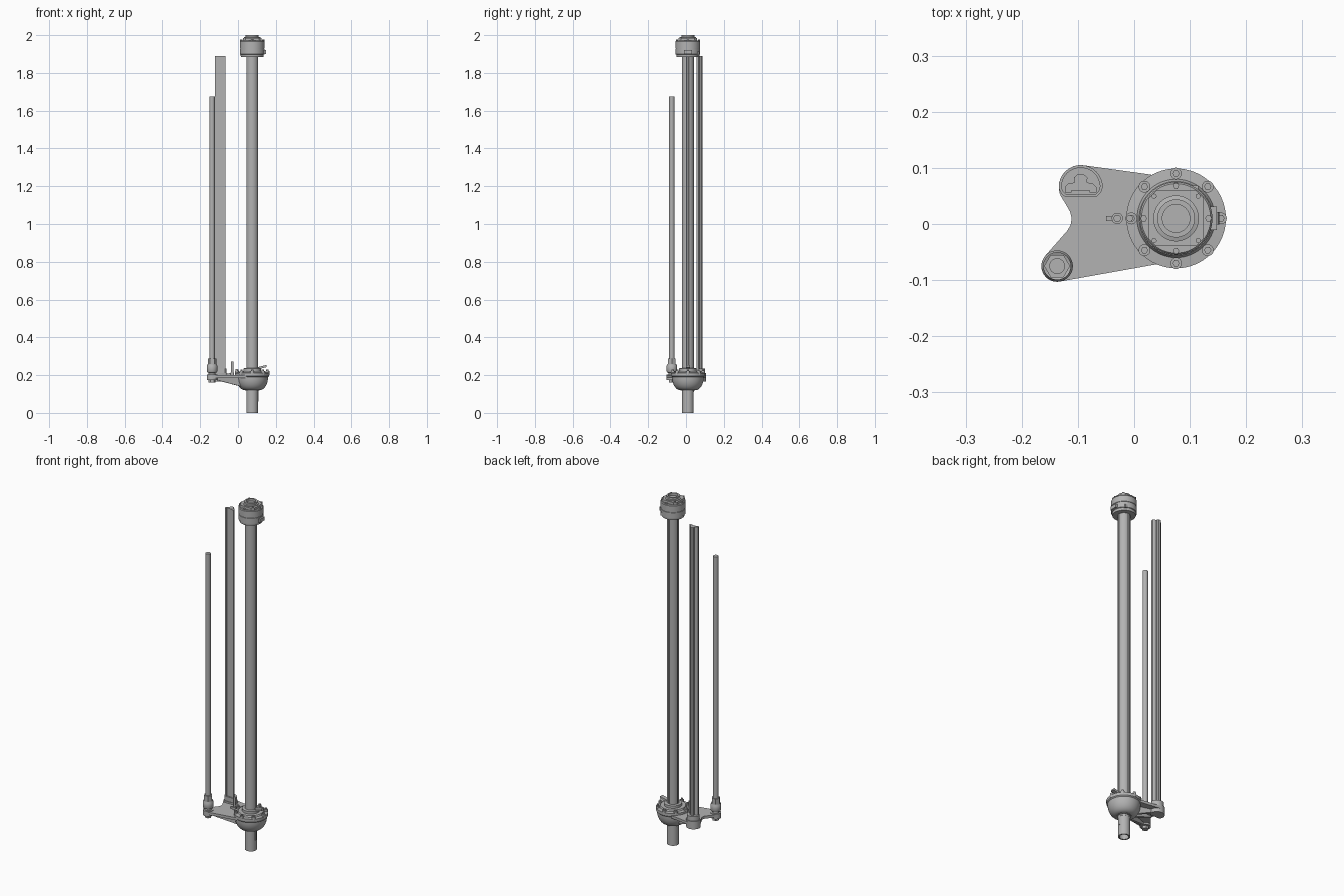
import bpy, bmesh, math
from mathutils import Vector, Matrix

if "Cube" in bpy.data.objects:
    bpy.data.objects.remove(bpy.data.objects["Cube"])

grey = bpy.data.materials.new("plain grey")
grey.use_nodes = True
colour = (0.45, 0.45, 0.45, 1)
grey.diffuse_color = colour
grey.node_tree.nodes["Principled BSDF"].inputs["Base Color"].default_value = colour

COLUMN = (0.075, 0.01)
ROD = (-0.137, -0.075)
RAIL = (-0.095, 0.066)


def finish(name, bm, smooth=True):
    bmesh.ops.remove_doubles(bm, verts=bm.verts, dist=1e-5)
    bmesh.ops.recalc_face_normals(bm, faces=bm.faces)
    mesh = bpy.data.meshes.new(name)
    bm.to_mesh(mesh)
    bm.free()
    mesh.materials.append(grey)
    obj = bpy.data.objects.new(name, mesh)
    bpy.context.collection.objects.link(obj)
    if smooth:
        bpy.ops.object.select_all(action="DESELECT")
        obj.select_set(True)
        bpy.context.view_layer.objects.active = obj
        bpy.ops.object.shade_smooth_by_angle(angle=math.radians(35))
    return obj


def lathe(name, centre, profile, steps=48):
    """Spin (radius, z) points about a vertical axis."""
    bm = bmesh.new()
    verts = [bm.verts.new((centre[0] + r, centre[1], z)) for r, z in profile]
    edges = [bm.edges.new(pair) for pair in zip(verts, verts[1:])]
    bmesh.ops.spin(bm, geom=verts + edges, cent=(*centre, 0), axis=(0, 0, 1),
                   angle=math.tau, steps=steps)
    return finish(name, bm)


def disc(name, centre, radius, z0, z1, steps=32):
    return lathe(name, centre, [(0, z0), (radius, z0), (radius, z1), (0, z1)], steps)


def prism(name, outline, z0, z1):
    bm = bmesh.new()
    face = bm.faces.new([bm.verts.new((x, y, z0)) for x, y in outline])
    top = bmesh.ops.extrude_face_region(bm, geom=[face], use_keep_orig=True)["geom"]
    for v in top:
        if isinstance(v, bmesh.types.BMVert):
            v.co.z = z1
    return finish(name, bm)


def box(name, centre, size, tilt=0):
    bm = bmesh.new()
    bmesh.ops.create_cube(bm, size=1, matrix=Matrix.Translation(centre)
                          @ Matrix.Rotation(tilt, 4, "Y") @ Matrix.Diagonal((*size, 1)))
    return finish(name, bm, False)


def arc(centre, radius, start, end, steps=14):
    angles = [math.radians(start + (end - start) * i / steps) for i in range(steps + 1)]
    return [(centre[0] + radius * math.cos(a), centre[1] + radius * math.sin(a)) for a in angles]


def around(radius, degrees):
    a = math.radians(degrees)
    return COLUMN[0] + radius * math.cos(a), COLUMN[1] + radius * math.sin(a)


# Main column with shallow lengthwise grooves
outline = []
for i in range(120):
    angle = i * 3
    off = min(angle % 90, 90 - angle % 90)
    grooved = off < 12 and abs(angle - 270) > 20
    outline.append(around(0.028 if grooved else 0.032, angle))
prism("column", outline, 0.11, 1.9)

# Hollow pipe below the bowl
lathe("lower_pipe", COLUMN, [(0.031, 0.13), (0.031, 0), (0.024, 0), (0.024, 0.1), (0, 0.1)])
box("pipe_key", (0.105, 0.01, 0.09), (0.005, 0.012, 0.06))

# Bowl, flange and column collar
bowl = [(0.0, 0.118), (0.038, 0.118)]
bowl += [(0.038 + 0.046 * math.sin(t), 0.19 - 0.07 * math.cos(t))
         for t in [math.pi / 2 * i / 10 for i in range(11)]]
bowl += [(0.089, 0.195), (0.089, 0.212), (0.07, 0.214), (0.066, 0.222), (0.046, 0.222),
         (0.046, 0.236), (0.032, 0.238)]
lathe("bowl", COLUMN, bowl, 64)
for i in range(8):
    spot = around(0.08, i * 45)
    disc("flange_bolt_seat", spot, 0.0105, 0.2, 0.221, 20)
    disc("flange_bolt_head", spot, 0.0065, 0.22, 0.229, 6)
box("collar_lever", (0.122, 0.01, 0.241), (0.06, 0.022, 0.012), -0.25)

# Forked arm plate
notch = [(-0.122, 0.036), (-0.114, 0.022), (-0.111, 0.01), (-0.113, -0.002), (-0.119, -0.012)]
arm = [(0.03, 0.088)] + arc(RAIL, 0.039, 82, 205) + notch
arm += arc(ROD, 0.028, 140, 280) + [(0.05, -0.07), (0.075, 0.01)]
prism("arm_plate", arm, 0.186, 0.201)


def rib(name, start, end, width):
    """Upright web, deep at the bowl and shallow at the boss."""
    bm = bmesh.new()
    a, b = Vector(start), Vector(end)
    side = (b - a).orthogonal().normalized() * width / 2
    rings = []
    for s in (side, -side):
        corners = [(a + s, 0.135), (b + s, 0.18), (b + s, 0.19), (a + s, 0.19)]
        rings.append([bm.verts.new((p.x, p.y, z)) for p, z in corners])
    bm.faces.new(rings[0])
    bm.faces.new(rings[1])
    for i in range(4):
        j = (i + 1) % 4
        bm.faces.new((rings[0][i], rings[0][j], rings[1][j], rings[1][i]))
    return finish(name, bm, False)


rib("rail_rib", (0.035, 0.035), (-0.09, 0.07), 0.014)
rib("rod_rib", (0.035, -0.015), ROD, 0.014)
rib("middle_rib", (0.03, 0.01), (-0.1, 0.01), 0.01)

# Rail with a bell-shaped section, seated in a D-shaped socket
half = [(0.028, 0.056), (0.028, 0.066), (0.022, 0.072), (0.011, 0.074), (0.012, 0.083),
        (0.006, 0.088)]
section = [(RAIL[0] + x, y) for x, y in half]
section += [(RAIL[0] - x, y) for x, y in reversed(half)]
section += [(RAIL[0] - 0.016, 0.056), (RAIL[0] - 0.016, 0.06),
            (RAIL[0] + 0.016, 0.06), (RAIL[0] + 0.016, 0.056)]
prism("rail", section, 0.19, 1.89)


def d_shape(grow):
    left = (RAIL[0] - 0.017, RAIL[1] + 0.002)
    right = (RAIL[0] + 0.017, RAIL[1] + 0.002)
    return (arc(right, 0.018 + grow, -60, 0, 6) + arc(RAIL, 0.035 + grow, 10, 170)
            + arc(left, 0.018 + grow, 180, 240, 6))


prism("rail_boss", d_shape(0.004), 0.165, 0.21)
prism("rail_socket", d_shape(0), 0.2, 0.236)

# Slim rod with stacked collars
disc("rod", ROD, 0.014, 0.19, 1.675)
lathe("rod_collar", ROD, [(0.018, 0.195), (0.018, 0.212), (0.025, 0.215), (0.028, 0.22),
                          (0.028, 0.25), (0.024, 0.256), (0.024, 0.258)])
disc("rod_collar_top", ROD, 0.023, 0.256, 0.288, 6)
disc("rod_boss", ROD, 0.028, 0.175, 0.204)
disc("rod_lower_nut", ROD, 0.018, 0.16, 0.177, 6)

# Upright pin on the arm
disc("pin_base", (-0.03, 0.01), 0.01, 0.2, 0.215, 20)
disc("pin", (-0.03, 0.01), 0.0065, 0.21, 0.272, 16)
box("pin_arm", (-0.04, 0.01, 0.206), (0.02, 0.009, 0.012))
disc("arm_stud", (-0.008, 0.01), 0.006, 0.2, 0.232, 16)

# Head: two-part drum, top plate and ring
lathe("head_drum", COLUMN, [(0.032, 1.884), (0.059, 1.884), (0.061, 1.89), (0.061, 1.897),
                            (0.065, 1.899), (0.065, 1.928), (0.063, 1.929), (0.063, 1.932),
                            (0.065, 1.933), (0.065, 1.967), (0.062, 1.971), (0, 1.971)], 64)
for i in range(4):
    spot = around(0.058, i * 90)
    disc("head_screw", spot, 0.006, 1.965, 1.977, 6)
    disc("plate_screw", around(0.056, 45 + i * 90), 0.0045, 1.98, 1.99, 16)
plate = [around(0.061, 45 + 90 * i + d) for i in range(4) for d in (-9, 9)]
prism("head_plate", plate, 1.97, 1.985)
lathe("head_ring", COLUMN, [(0.041, 1.98), (0.041, 1.988), (0.034, 1.99), (0.034, 2.0),
                            (0.025, 2.0), (0.025, 1.987), (0, 1.987)])
box("head_clip", (0.141, 0.01, 1.91), (0.014, 0.042, 0.02))
box("head_side_lug", (0.105, 0.062, 1.905), (0.02, 0.014, 0.018))
